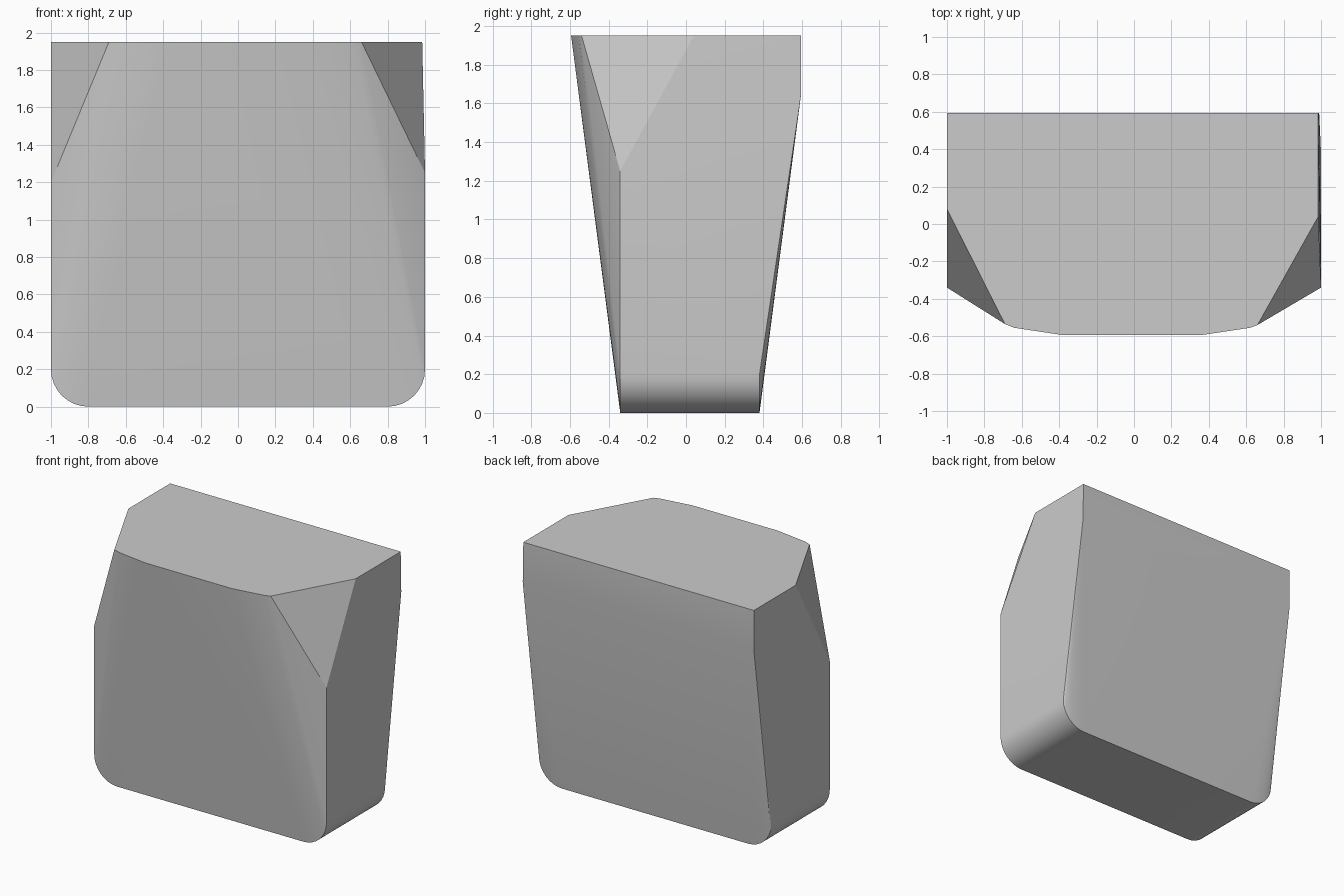
import bpy, bmesh, math

cube = bpy.data.objects.get("Cube")
if cube:
    bpy.data.objects.remove(cube, do_unlink=True)

# Plain grey material
grey = bpy.data.materials.new("plain grey")
grey.use_nodes = True
colour = (0.6, 0.6, 0.6, 1)
grey.diffuse_color = colour
grey.node_tree.nodes["Principled BSDF"].inputs["Base Color"].default_value = colour

TOP = 1.95
FRONT, BACK = -0.34, 0.38
CORNER = 0.2
points = []

# Rounded bottom corners, front and back
for side in (-1, 1):
    for y in (FRONT, BACK):
        for step in range(9):
            a = math.radians(90 * step / 8)
            points.append((side * (1 - CORNER + CORNER * math.sin(a)), y,
                           CORNER * (1 - math.cos(a))))

# Bowed front edge of the top
for x, y in ((-0.69, -0.535), (-0.64, -0.555), (-0.38, -0.594),
             (0.36, -0.594), (0.62, -0.555), (0.66, -0.54)):
    points.append((x, y, TOP))

# Chamfered front corners and upright band along the back, per side
for x_top, x_band, x_side, y_cut, z_cut in ((-1, -1, -1, 0.08, 1.2),
                                            (0.985, 0.99, 1, 0.04, 1.25)):
    points += [(x_side, FRONT, z_cut), (x_top, y_cut, TOP),
               (x_top, 0.594, TOP), (x_band, 0.594, 1.64)]

# Wrap the corner points into one closed solid
bm = bmesh.new()
for p in points:
    bm.verts.new(p)
result = bmesh.ops.convex_hull(bm, input=bm.verts)
loose = [v for v in bm.verts if not v.link_faces]
bmesh.ops.delete(bm, geom=loose, context='VERTS')
bmesh.ops.dissolve_limit(bm, angle_limit=math.radians(0.3),
                         verts=bm.verts, edges=bm.edges)
bmesh.ops.recalc_face_normals(bm, faces=bm.faces)
mesh = bpy.data.meshes.new("tapered_block")
bm.to_mesh(mesh)
bm.free()
mesh.materials.append(grey)

block = bpy.data.objects.new("tapered_block", mesh)
bpy.context.collection.objects.link(block)
bpy.ops.object.select_all(action='DESELECT')
block.select_set(True)
bpy.context.view_layer.objects.active = block
bpy.ops.object.shade_smooth_by_angle(angle=math.radians(30))
